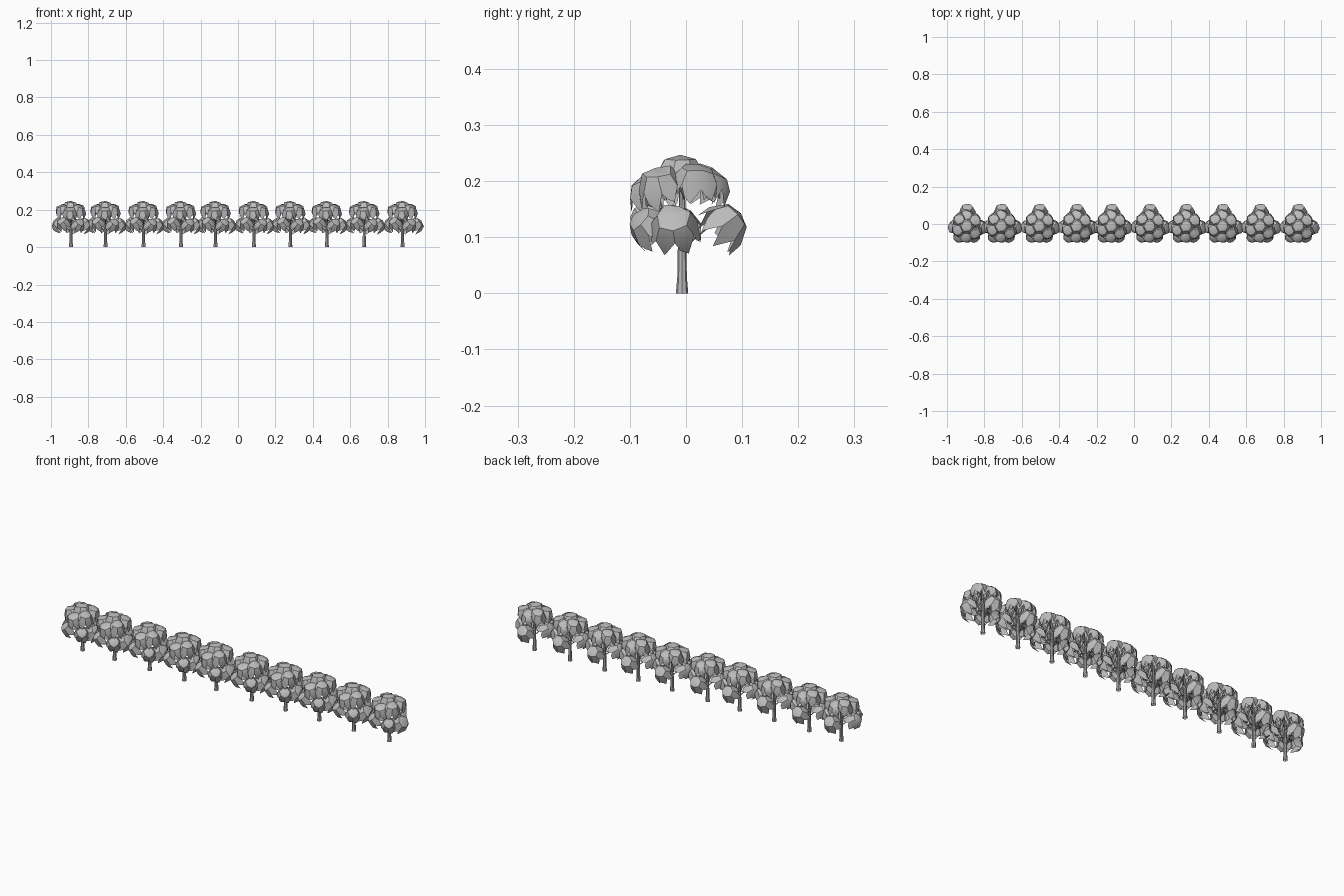
import bpy, bmesh, math, random
from mathutils import Vector

cube = bpy.data.objects.get("Cube")
if cube:
    bpy.data.objects.remove(cube, do_unlink=True)

grey = bpy.data.materials.new("matte grey")
grey.use_nodes = True
grey.diffuse_color = (0.5, 0.5, 0.5, 1)
grey.node_tree.nodes["Principled BSDF"].inputs["Base Color"].default_value = (0.5, 0.5, 0.5, 1)
rng = random.Random(4)


def ring(bm, centre, radius, count):
    return [bm.verts.new((centre[0] + radius * math.cos(math.tau * i / count),
                          centre[1] + radius * math.sin(math.tau * i / count), centre[2]))
            for i in range(count)]


def tube(bm, rings):
    n = len(rings[0])
    for low, high in zip(rings, rings[1:]):
        for i in range(n):
            bm.faces.new((low[i], low[(i + 1) % n], high[(i + 1) % n], high[i]))


def finish(bm, name):
    mesh = bpy.data.meshes.new(name)
    bm.to_mesh(mesh)
    bm.free()
    mesh.materials.append(grey)
    obj = bpy.data.objects.new(name, mesh)
    bpy.context.collection.objects.link(obj)
    bpy.ops.object.select_all(action='DESELECT')
    obj.select_set(True)
    bpy.context.view_layer.objects.active = obj
    bpy.ops.object.shade_smooth_by_angle(angle=math.radians(38))
    return obj


# Leaf clump: an open dome with a ragged, drooping rim of pointed leaves
def clump(bm, centre, radius):
    centre = Vector(centre)
    axis = (centre - Vector((0, -0.01, 0.11))).normalized() + Vector((0, 0, 0.7))
    turn = Vector((0, 0, 1)).rotation_difference(axis)
    sides, spin = 7, rng.random() * math.tau

    def point(angle, around, scale):
        a = spin + math.tau * around / sides
        p = Vector((math.sin(angle) * math.cos(a), math.sin(angle) * math.sin(a), math.cos(angle)))
        return bm.verts.new(centre + turn @ (p * radius * scale))

    top = point(0, 0, 0.95)
    rows = [[point(math.radians(a) + rng.uniform(-0.1, 0.1), i, rng.uniform(0.93, 1.08))
             for i in range(sides)] for a in (42, 82)]
    for i in range(sides):
        j = (i + 1) % sides
        bm.faces.new((top, rows[0][i], rows[0][j]))
        bm.faces.new((rows[0][i], rows[1][i], rows[1][j], rows[0][j]))
        # Pointed leaf with a shoulder on one side
        side = point(math.radians(rng.uniform(98, 112)), i + 0.2, 1.05)
        tip = point(math.radians(rng.uniform(108, 135)), i + rng.uniform(0.4, 0.7), 1.2)
        bm.faces.new((rows[1][i], side, tip, rows[1][j]))


# Crown: small upper clumps over a wider lower skirt
bm = bmesh.new()
for x, y, z, r in [
        (0, -0.01, 0.203, 0.046),
        (-0.042, -0.03, 0.188, 0.042), (0.038, -0.045, 0.186, 0.042),
        (0.037, 0.015, 0.193, 0.041), (-0.035, 0.02, 0.193, 0.041),
        (0, 0.037, 0.186, 0.04), (-0.005, -0.062, 0.176, 0.04),
        (-0.063, -0.015, 0.118, 0.041), (0.068, -0.02, 0.116, 0.043),
        (0.003, 0.066, 0.117, 0.043), (-0.038, -0.064, 0.124, 0.038),
        (0.037, -0.064, 0.116, 0.038)]:
    clump(bm, (x, y, z), r)
crown = finish(bm, "leaf_crown")

# Trunk with flared foot and a branch into every side of the crown
bm = bmesh.new()
tube(bm, [ring(bm, (0, -0.007, z), r, 8)
          for z, r in ((0, 0.011), (0.03, 0.0085), (0.09, 0.0075), (0.19, 0.005))])
for x, y, z in ((-0.05, -0.02, 0.13), (0.055, -0.02, 0.13), (0, 0.055, 0.13), (0, -0.05, 0.17)):
    tube(bm, [ring(bm, (0, -0.007, 0.08), 0.004, 5), ring(bm, (x, y, z), 0.002, 5)])
trunk = finish(bm, "trunk")

# Row of ten identical trees sharing the same meshes
spots = (-0.893, -0.708, -0.505, -0.305, -0.12, 0.085, 0.28, 0.475, 0.675, 0.88)
for number, x in enumerate(spots):
    for part in (crown, trunk):
        obj = part if number == 0 else part.copy()
        if number:
            bpy.context.collection.objects.link(obj)
        obj.name = f"{part.name.split('.')[0].removesuffix('_1')}_{number + 1}"
        obj.location.x = x
